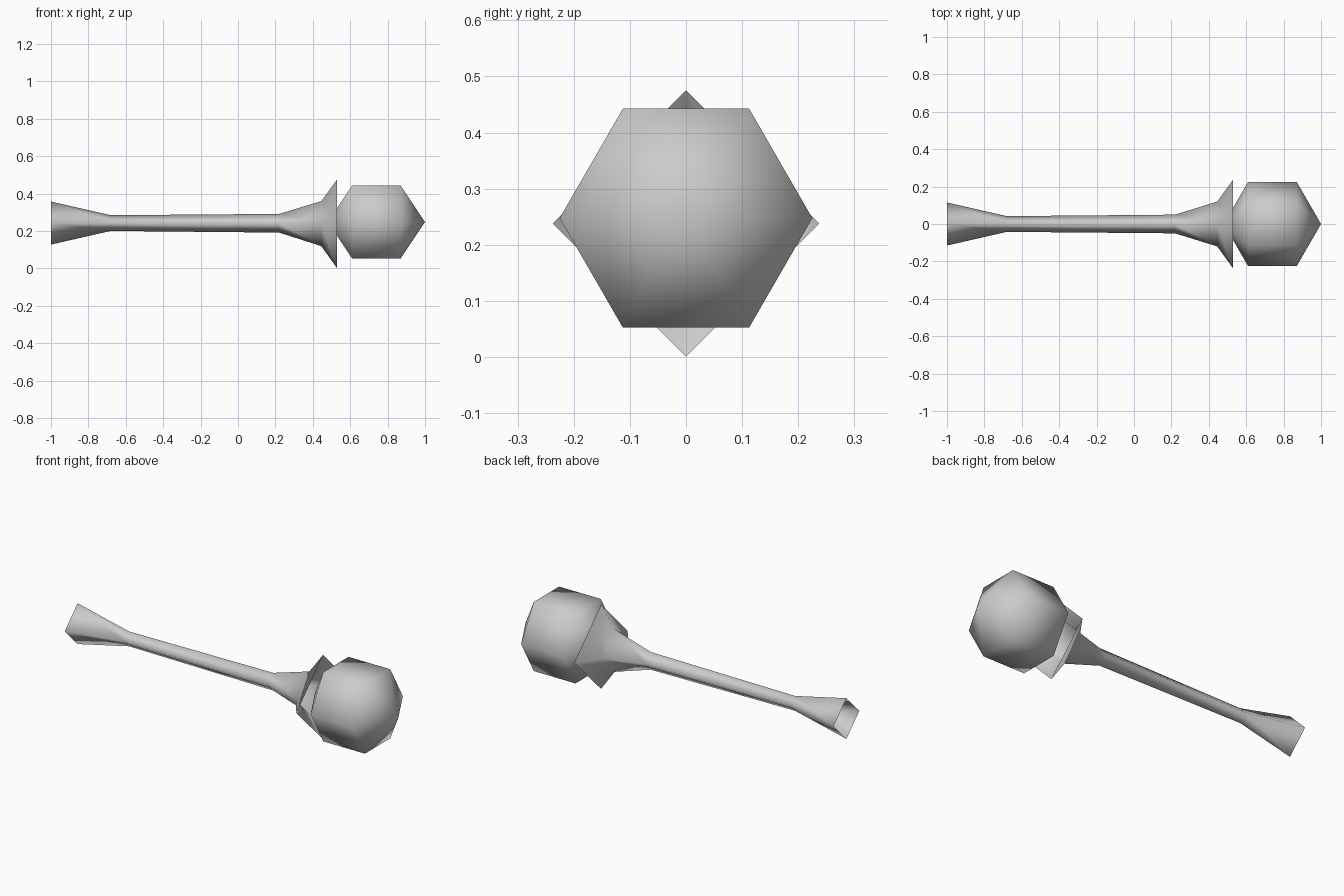
import bpy, bmesh, math
from mathutils import Matrix

if "Cube" in bpy.data.objects:
    bpy.data.objects.remove(bpy.data.objects["Cube"])

grey = bpy.data.materials.new("plain_grey")
grey.diffuse_color = (0.6, 0.6, 0.6, 1)
grey.use_nodes = True
grey.node_tree.nodes["Principled BSDF"].inputs["Base Color"].default_value = grey.diffuse_color


def finish(bm, name):
    for f in bm.faces:
        f.smooth = True
    me = bpy.data.meshes.new(name)
    bm.to_mesh(me)
    bm.free()
    me.materials.append(grey)
    ob = bpy.data.objects.new(name, me)
    bpy.context.collection.objects.link(ob)
    return ob


# four-sided handle: flared open end, thin grip, widening open collar
# each station: x, radius, centre height
stations = [(-1.0, 0.115, 0.242), (-0.68, 0.042, 0.242), (0.22, 0.05, 0.241),
            (0.445, 0.12, 0.239), (0.53, 0.2375, 0.2375)]
bm = bmesh.new()
rings = []
for x, r, zc in stations:
    rings.append([bm.verts.new((x, r * math.cos(i * math.pi / 2),
                                zc + r * math.sin(i * math.pi / 2)))
                  for i in range(4)])
for a, b in zip(rings, rings[1:]):
    for i in range(4):
        j = (i + 1) % 4
        bm.faces.new((a[i], a[j], b[j], b[i]))
bmesh.ops.recalc_face_normals(bm, faces=bm.faces)
finish(bm, "handle")

# six-sided low-poly ball head, poles along the handle, a corner at the top
bm = bmesh.new()
bmesh.ops.create_uvsphere(bm, u_segments=6, v_segments=3, radius=0.26)
turn = Matrix.Rotation(math.pi / 2, 4, 'Y')
bmesh.ops.transform(bm, verts=bm.verts,
                    matrix=Matrix.Translation((0.74, 0, 0.2475)) @ turn)
finish(bm, "ball_head")
